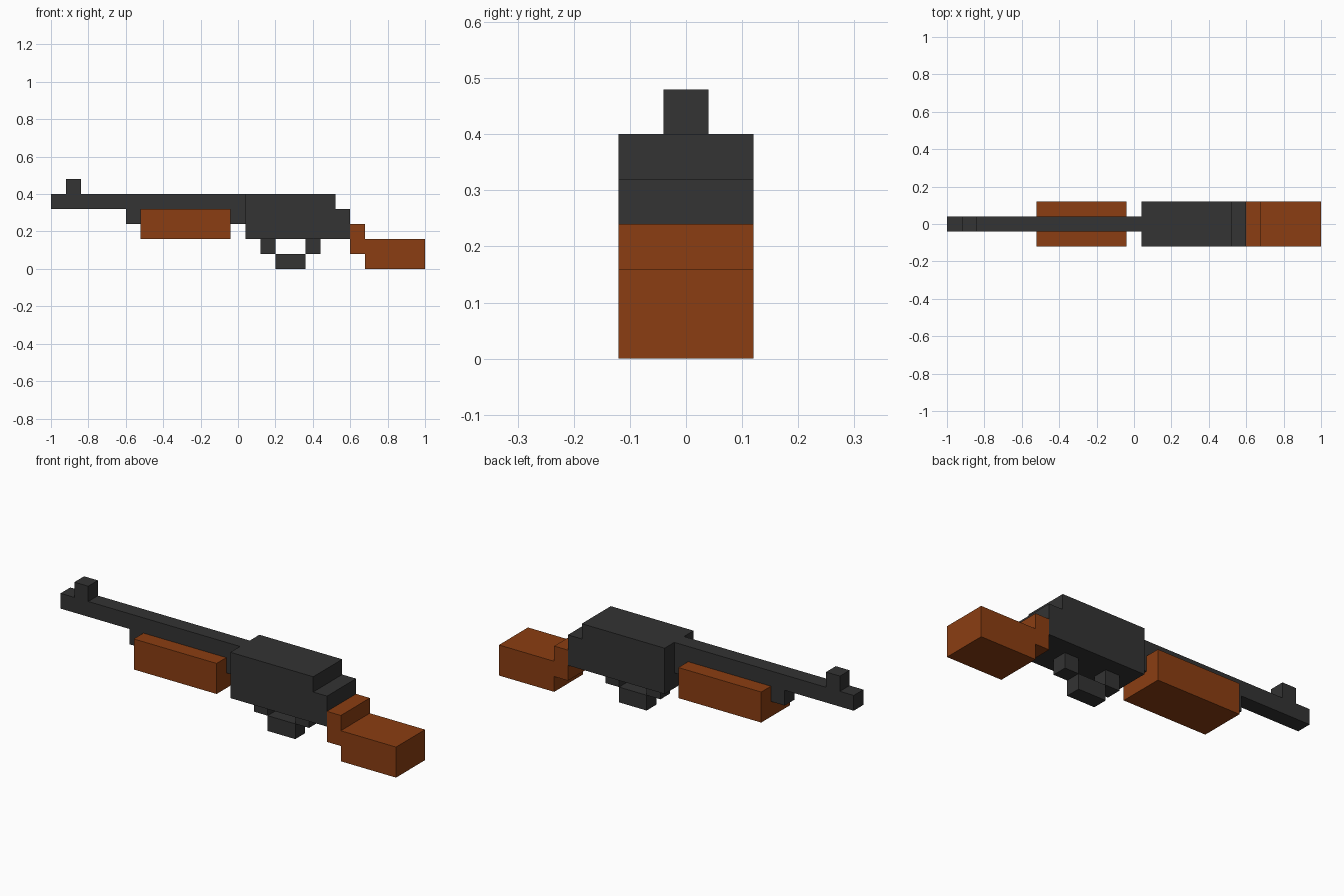
import bpy
import bmesh

cube = bpy.data.objects.get("Cube")
if cube:
    bpy.data.objects.remove(cube, do_unlink=True)


def make_material(name, rgb):
    mat = bpy.data.materials.new(name)
    mat.use_nodes = True
    color = (*rgb, 1.0)
    mat.diffuse_color = color
    bsdf = next(n for n in mat.node_tree.nodes if n.type == 'BSDF_PRINCIPLED')
    bsdf.inputs["Base Color"].default_value = color
    bsdf.inputs["Roughness"].default_value = 0.8
    return mat


metal = make_material("dark_metal", (0.033, 0.033, 0.033))
wood = make_material("brown_wood", (0.258, 0.048, 0.006))


def extrude_profile(name, points, half_width, mat):
    """Extrude a side outline (x, z) symmetrically across y."""
    bm = bmesh.new()
    face = bm.faces.new([bm.verts.new((x, -half_width, z)) for x, z in points])
    result = bmesh.ops.extrude_face_region(bm, geom=[face])
    moved = [v for v in result["geom"] if isinstance(v, bmesh.types.BMVert)]
    bmesh.ops.translate(bm, verts=moved, vec=(0, 2 * half_width, 0))
    bmesh.ops.recalc_face_normals(bm, faces=bm.faces)
    mesh = bpy.data.meshes.new(name)
    bm.to_mesh(mesh)
    bm.free()
    mesh.materials.append(mat)
    obj = bpy.data.objects.new(name, mesh)
    bpy.context.collection.objects.link(obj)
    return obj


def block(name, x0, x1, z0, z1, half_width, mat):
    return extrude_profile(
        name, [(x0, z0), (x1, z0), (x1, z1), (x0, z1)], half_width, mat)


NARROW, WIDE = 0.04, 0.12

# Barrel with the shorter tube beneath it, and the front sight
extrude_profile("barrel_and_tube", [
    (-1.0, 0.32), (-0.6, 0.32), (-0.6, 0.24), (0.04, 0.24),
    (0.04, 0.40), (-1.0, 0.40)], NARROW, metal)
block("front_sight", -0.92, -0.84, 0.40, 0.48, NARROW, metal)

# Sliding fore grip
block("fore_grip", -0.52, -0.04, 0.16, 0.32, WIDE, wood)

# Receiver with a step at the rear
extrude_profile("receiver", [
    (0.04, 0.16), (0.60, 0.16), (0.60, 0.32), (0.52, 0.32),
    (0.52, 0.40), (0.04, 0.40)], WIDE, metal)

# Trigger guard: two posts and a lower bar
for label, x in (("front", 0.12), ("rear", 0.36)):
    block(f"trigger_guard_{label}_post", x, x + 0.08, 0.08, 0.16, NARROW, metal)
block("trigger_guard_bar", 0.20, 0.36, 0.0, 0.08, NARROW, metal)

# Stepped shoulder stock
extrude_profile("stock", [
    (0.60, 0.08), (0.68, 0.08), (0.68, 0.0), (1.0, 0.0),
    (1.0, 0.16), (0.68, 0.16), (0.68, 0.24), (0.60, 0.24)], WIDE, wood)
